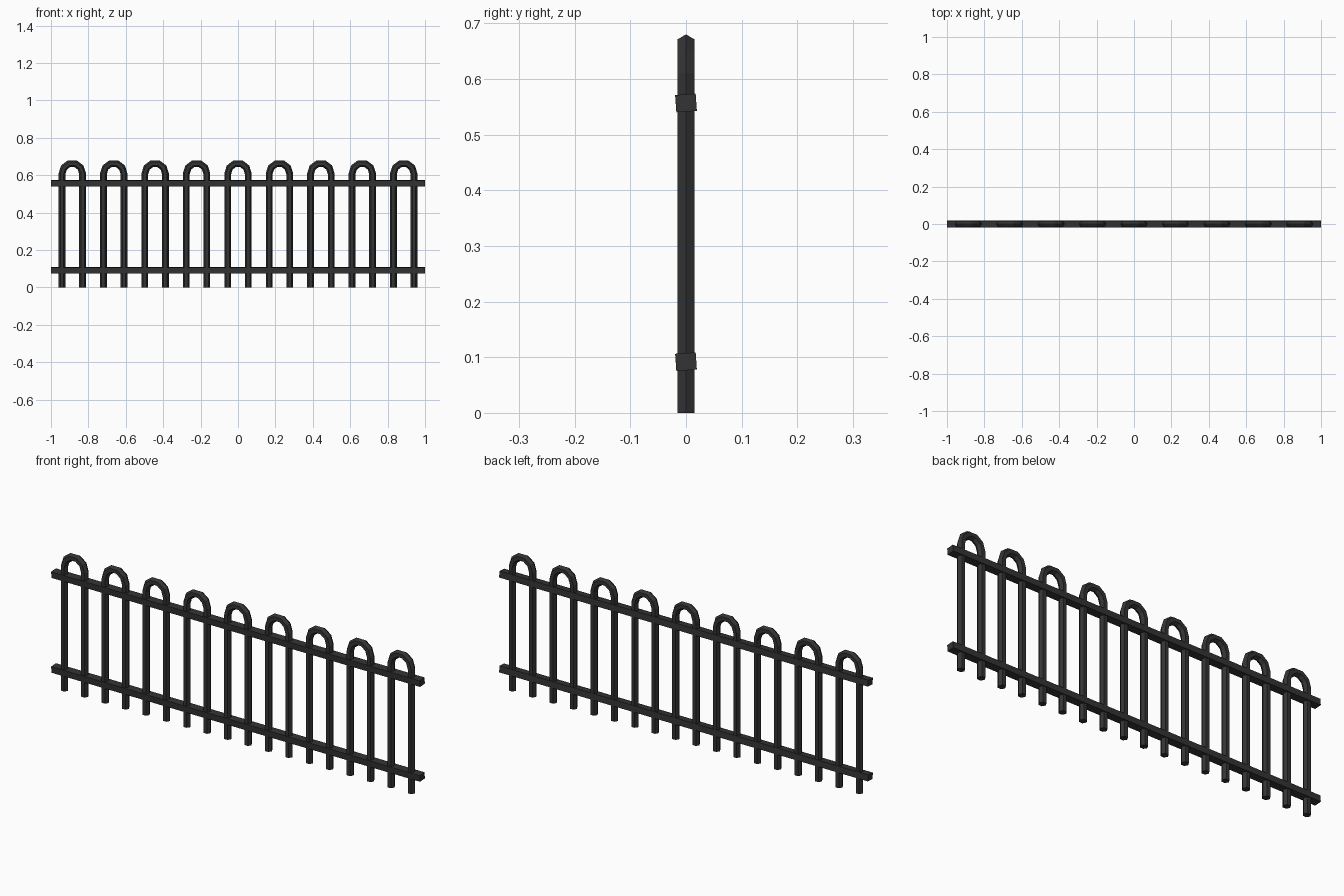
import bpy, bmesh, math
from mathutils import Vector

if "Cube" in bpy.data.objects:
    bpy.data.objects.remove(bpy.data.objects["Cube"])

iron = bpy.data.materials.new("dark iron")
iron.diffuse_color = (0.033, 0.033, 0.033, 1)
iron.use_nodes = True
iron.node_tree.nodes["Principled BSDF"].inputs["Base Color"].default_value = iron.diffuse_color


def sweep(name, path, section):
    """Sweep a (across, y) section along a path lying in the xz plane."""
    bm = bmesh.new()
    rings = []
    pts = [Vector((p[0], 0, p[1])) for p in path]
    for i, p in enumerate(pts):
        a = (p - pts[i - 1]).normalized() if i else (pts[1] - p).normalized()
        b = (pts[i + 1] - p).normalized() if i < len(pts) - 1 else a
        t = (a + b).normalized()
        side = Vector((-t.z, 0, t.x)) / max(t.dot(a), 0.5)
        rings.append([bm.verts.new(p + side * u + Vector((0, v, 0))) for u, v in section])
    n = len(section)
    for r0, r1 in zip(rings, rings[1:]):
        for k in range(n):
            bm.faces.new((r0[k], r0[(k + 1) % n], r1[(k + 1) % n], r1[k]))
    bm.faces.new(rings[0])
    bm.faces.new(rings[-1])
    bmesh.ops.recalc_face_normals(bm, faces=bm.faces[:])
    me = bpy.data.meshes.new(name)
    bm.to_mesh(me)
    bm.free()
    me.materials.append(iron)
    ob = bpy.data.objects.new(name, me)
    bpy.context.collection.objects.link(ob)
    return ob


# Hooped bars: hexagonal rod bent over at the top
R = 0.018
hexagon = [(R * math.cos(math.radians(60 * k)), R * math.sin(math.radians(60 * k))) for k in range(6)]
HALF, SPRING, SEGS = 0.055, 0.608, 5
for i in range(9):
    cx = (i - 4) * 0.2215
    path = [(cx - HALF, 0)]
    for k in range(SEGS + 1):
        ang = math.pi * (1 - k / SEGS)
        path.append((cx + HALF * math.cos(ang), SPRING + 0.057 * math.sin(ang)))
    path.append((cx + HALF, 0))
    sweep(f"hoop_bar_{i + 1}", path, hexagon)

# Horizontal rails: slightly tilted rectangular bars
tilt = math.radians(4)
rect = []
for y, z in ((-1, -1), (1, -1), (1, 1), (-1, 1)):
    y, z = y * 0.0185, z * 0.0155
    rect.append((y * math.sin(tilt) + z * math.cos(tilt), y * math.cos(tilt) - z * math.sin(tilt)))
for name, z in (("lower_rail", 0.092), ("upper_rail", 0.557)):
    sweep(name, [(-1, z), (1, z)], rect)
